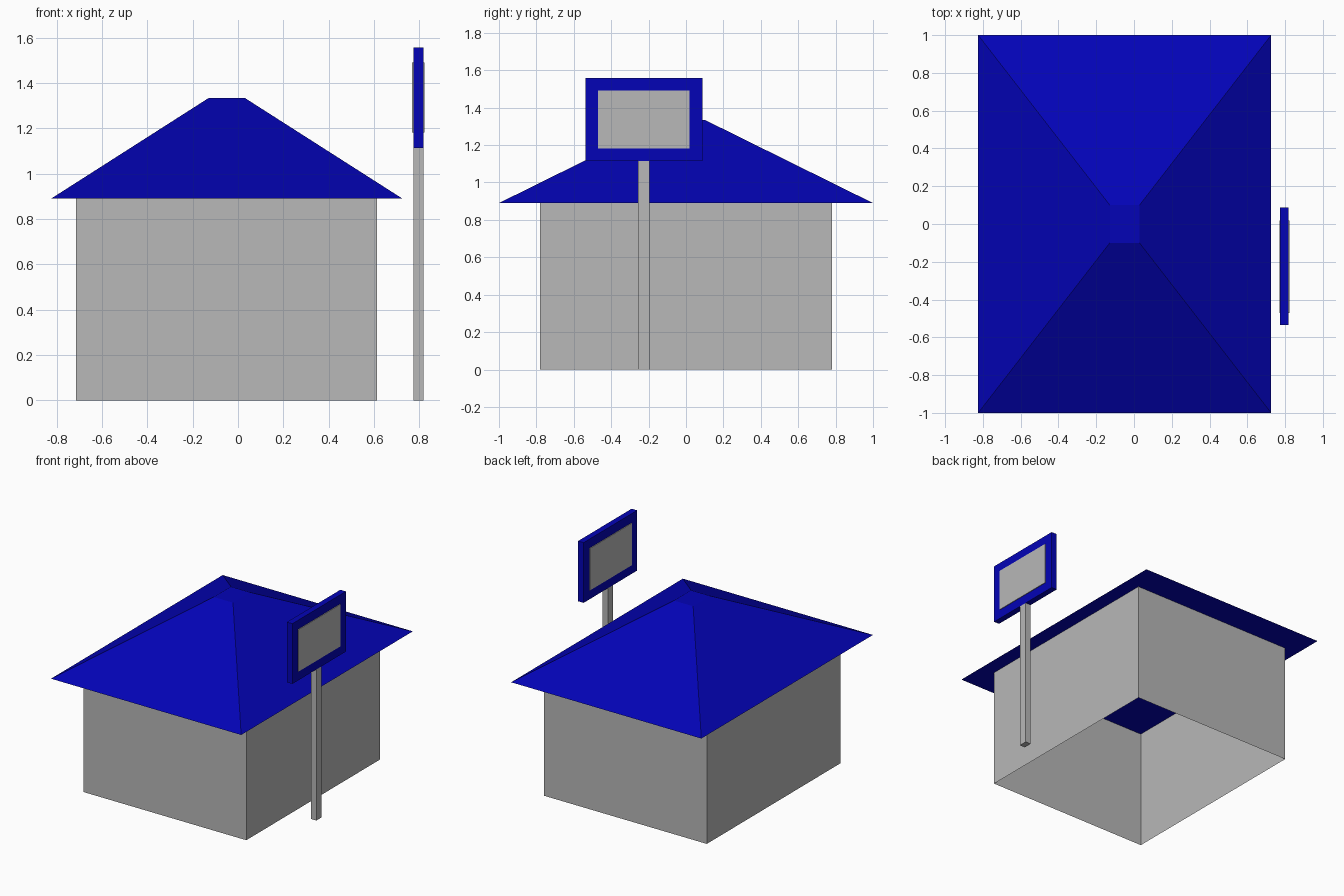
import bpy, bmesh

if "Cube" in bpy.data.objects:
    bpy.data.objects.remove(bpy.data.objects["Cube"])


def material(name, color):
    mat = bpy.data.materials.new(name)
    mat.diffuse_color = (*color, 1)
    mat.use_nodes = True
    mat.node_tree.nodes["Principled BSDF"].inputs["Base Color"].default_value = mat.diffuse_color
    return mat


blue = material("blue", (0.001, 0.001, 0.47))
grey = material("grey", (0.48, 0.48, 0.48))


def loft(name, low, high, mat, caps=True):
    """Join two rectangles (x0, x1, y0, y1, z) into a flat-faced solid."""
    bm = bmesh.new()
    rings = [[bm.verts.new((x, y, z)) for x, y in ((x0, y0), (x1, y0), (x1, y1), (x0, y1))]
             for x0, x1, y0, y1, z in (low, high)]
    for i in range(4):
        j = (i + 1) % 4
        bm.faces.new((rings[0][i], rings[0][j], rings[1][j], rings[1][i]))
    if caps:
        bm.faces.new(rings[0][::-1])
        bm.faces.new(rings[1])
    mesh = bpy.data.meshes.new(name)
    bm.to_mesh(mesh)
    bm.free()
    mesh.materials.append(mat)
    obj = bpy.data.objects.new(name, mesh)
    bpy.context.collection.objects.link(obj)
    return obj


def box(name, x, y, z, mat, caps=True):
    return loft(name, (*x, *y, z[0]), (*x, *y, z[1]), mat, caps)


# House: walls open at top and bottom, hipped roof with flat underside
EAVES = 0.89
box("walls", (-0.716, 0.614), (-0.78, 0.78), (0, EAVES), grey, caps=False)
loft("roof", (-0.825, 0.726, -1, 1, EAVES), (-0.128, 0.029, -0.1, 0.1, 1.335), blue)

# Sign beside the house
box("sign_post", (0.774, 0.819), (-0.257, -0.194), (0, 1.114), grey)
box("sign_frame", (0.774, 0.819), (-0.536, 0.087), (1.114, 1.558), blue)
box("sign_panel", (0.769, 0.824), (-0.471, 0.019), (1.181, 1.491), grey)
